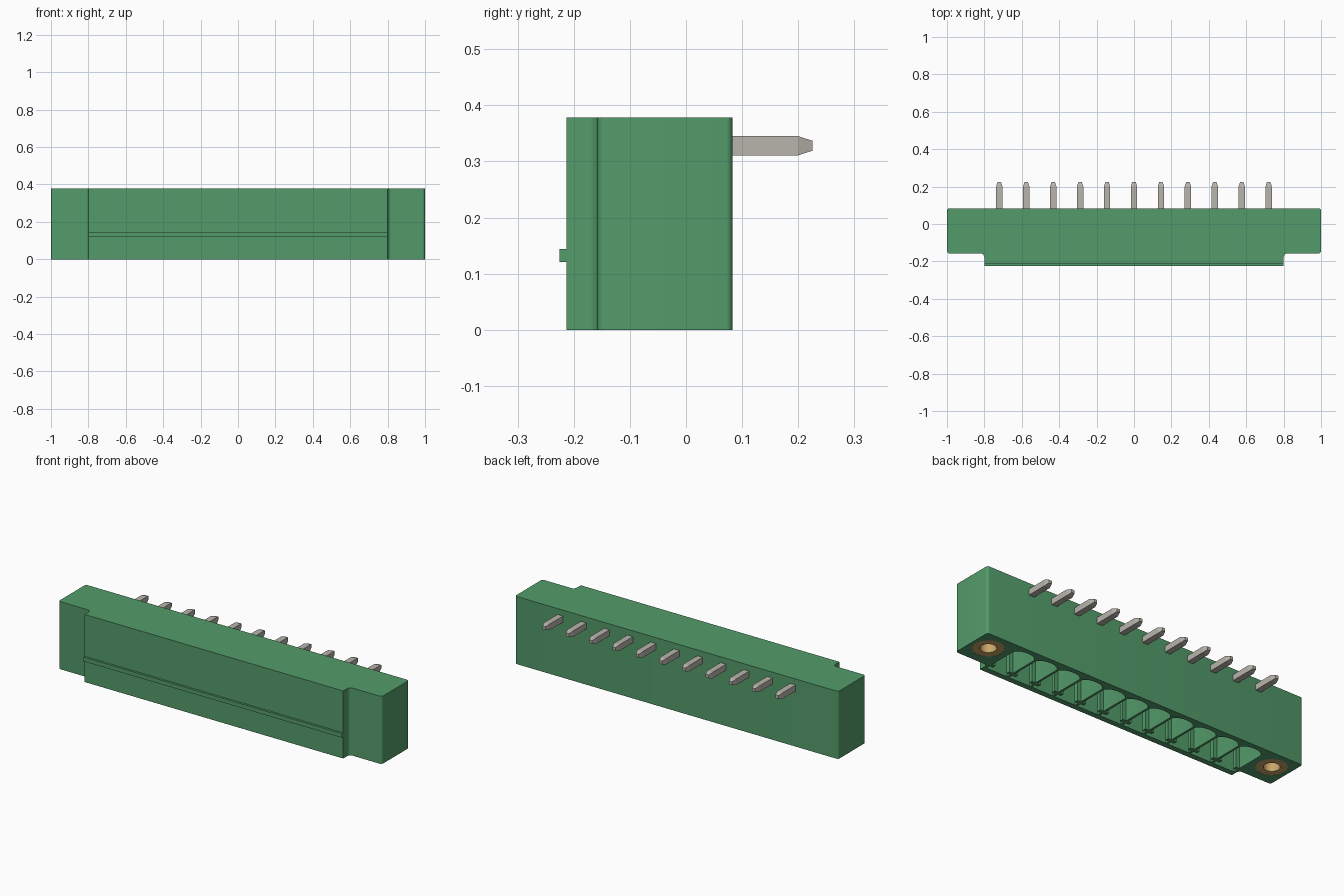
import bpy, bmesh, math
from mathutils import Vector

cube = bpy.data.objects.get("Cube")
if cube:
    bpy.data.objects.remove(cube, do_unlink=True)


def material(name, rgb):
    m = bpy.data.materials.new(name)
    m.use_nodes = True
    m.diffuse_color = (*rgb, 1)
    bsdf = next(n for n in m.node_tree.nodes if n.type == 'BSDF_PRINCIPLED')
    bsdf.inputs["Base Color"].default_value = (*rgb, 1)
    return m


GREEN = material("green_plastic", (0.087, 0.33, 0.145))
GREY = material("tin_grey", (0.48, 0.456, 0.413))
BRASS = material("brass", (0.58, 0.38, 0.14))

PITCH, PINS, HEIGHT = 0.144, 11, 0.378
PIN_X = [(i - (PINS - 1) / 2) * PITCH for i in range(PINS)]
NUT_Y = -0.03


def finish(bm, name, mat):
    bmesh.ops.recalc_face_normals(bm, faces=bm.faces)
    mesh = bpy.data.meshes.new(name)
    bm.to_mesh(mesh)
    bm.free()
    mesh.materials.append(mat)
    ob = bpy.data.objects.new(name, mesh)
    bpy.context.collection.objects.link(ob)
    return ob


def activate(ob):
    bpy.ops.object.select_all(action='DESELECT')
    ob.select_set(True)
    bpy.context.view_layer.objects.active = ob


def loft(bm, rings):
    """Closed solid through rings of equal point count."""
    loops = [[bm.verts.new(p) for p in r] for r in rings]
    n = len(loops[0])
    for a, b in zip(loops, loops[1:]):
        for i in range(n):
            j = (i + 1) % n
            bm.faces.new((a[i], a[j], b[j], b[i]))
    bm.faces.new(loops[0][::-1])
    bm.faces.new(loops[-1])


def prism(bm, outline, z0, z1):
    loft(bm, [[(x, y, z) for x, y in outline] for z in (z0, z1)])


def rounded(corners, steps=6):
    """Outline from (x, y, radius) right-angled corners."""
    out = []
    for i, (x, y, r) in enumerate(corners):
        p = Vector((x, y))
        if r == 0:
            out.append((x, y))
            continue
        a = (Vector(corners[i - 1][:2]) - p).normalized()
        b = (Vector(corners[(i + 1) % len(corners)][:2]) - p).normalized()
        for k in range(steps + 1):
            t = k / steps * math.pi / 2
            q = p + r * (a * (1 - math.sin(t)) + b * (1 - math.cos(t)))
            out.append((q.x, q.y))
    return out


def circle(cx, cy, r, n=32):
    return [(cx + r * math.cos(2 * math.pi * i / n),
             cy + r * math.sin(2 * math.pi * i / n)) for i in range(n)]


# Housing: wide flanged block with a raised front section
half = [(0.8, -0.213, 0), (0.8, -0.158, 0.02), (1.0, -0.158, 0.015), (1.0, 0.083, 0.012)]
corners = half + [(-x, y, r) for x, y, r in reversed(half)]
bm = bmesh.new()
prism(bm, rounded(corners), 0, HEIGHT)
housing = finish(bm, "housing", GREEN)

# Socket cells, open below: T-shaped keys beside the front wall, scooped back wall
side = [(0.066, -0.182), (0.066, -0.158), (0.044, -0.158), (0.044, -0.138), (0.066, -0.138)]
arc = [(0.066 * math.cos(math.pi * k / 12), 0.02 + 0.035 * math.sin(math.pi * k / 12))
       for k in range(13)]
cell = side + arc + [(-x, y) for x, y in reversed(side)]
bm = bmesh.new()
for px in PIN_X:
    prism(bm, [(px + x, y) for x, y in cell], -0.05, 0.28)
# Seats for the threaded inserts
for s in (-1, 1):
    prism(bm, circle(s * 0.9, NUT_Y, 0.08), -0.05, 0.25)
cutter = finish(bm, "cavity_cutter", GREEN)
cutter.hide_render = True

mod = housing.modifiers.new("cavities", 'BOOLEAN')
mod.operation = 'DIFFERENCE'
mod.solver = 'EXACT'
mod.object = cutter
activate(housing)
bpy.ops.object.modifier_apply(modifier=mod.name)
bpy.data.objects.remove(cutter, do_unlink=True)
activate(housing)
bpy.ops.object.shade_smooth_by_angle(angle=math.radians(30))

# Latch rail along the front
bm = bmesh.new()
prism(bm, [(-0.8, -0.225), (0.8, -0.225), (0.8, -0.212), (-0.8, -0.212)], 0.121, 0.144)
finish(bm, "latch_rail", GREEN)

# Threaded inserts: ring, outer wall and blind bore
for s, label in ((1, "left"), (-1, "right")):
    bm = bmesh.new()
    levels = [(0.041, 0.22), (0.041, 0.001), (0.08, 0.001), (0.08, 0.25)]
    loft(bm, [[(x, y, z) for x, y in circle(s * 0.9, NUT_Y, r)] for r, z in levels])
    insert = finish(bm, "threaded_insert_" + label, BRASS)
    activate(insert)
    bpy.ops.object.shade_smooth_by_angle(angle=math.radians(30))


def square_y(x, y, z, h):
    return [(x + a * h, y, z + b * h) for a, b in ((-1, -1), (1, -1), (1, 1), (-1, 1))]


def square_z(x, y, z, h):
    return [(x + a * h, y + b * h, z) for a, b in ((-1, -1), (1, -1), (1, 1), (-1, 1))]


# Angled pins: solder tail out of the back, contact blade inside the socket
for i, px in enumerate(PIN_X):
    bm = bmesh.new()
    loft(bm, [square_y(px, -0.05, 0.328, 0.017), square_y(px, 0.2, 0.328, 0.017),
              square_y(px, 0.225, 0.328, 0.009)])
    loft(bm, [square_z(px, -0.05, 0.09, 0.009), square_z(px, -0.05, 0.115, 0.017),
              square_z(px, -0.05, 0.33, 0.017)])
    finish(bm, f"pin_{i + 1}", GREY)
